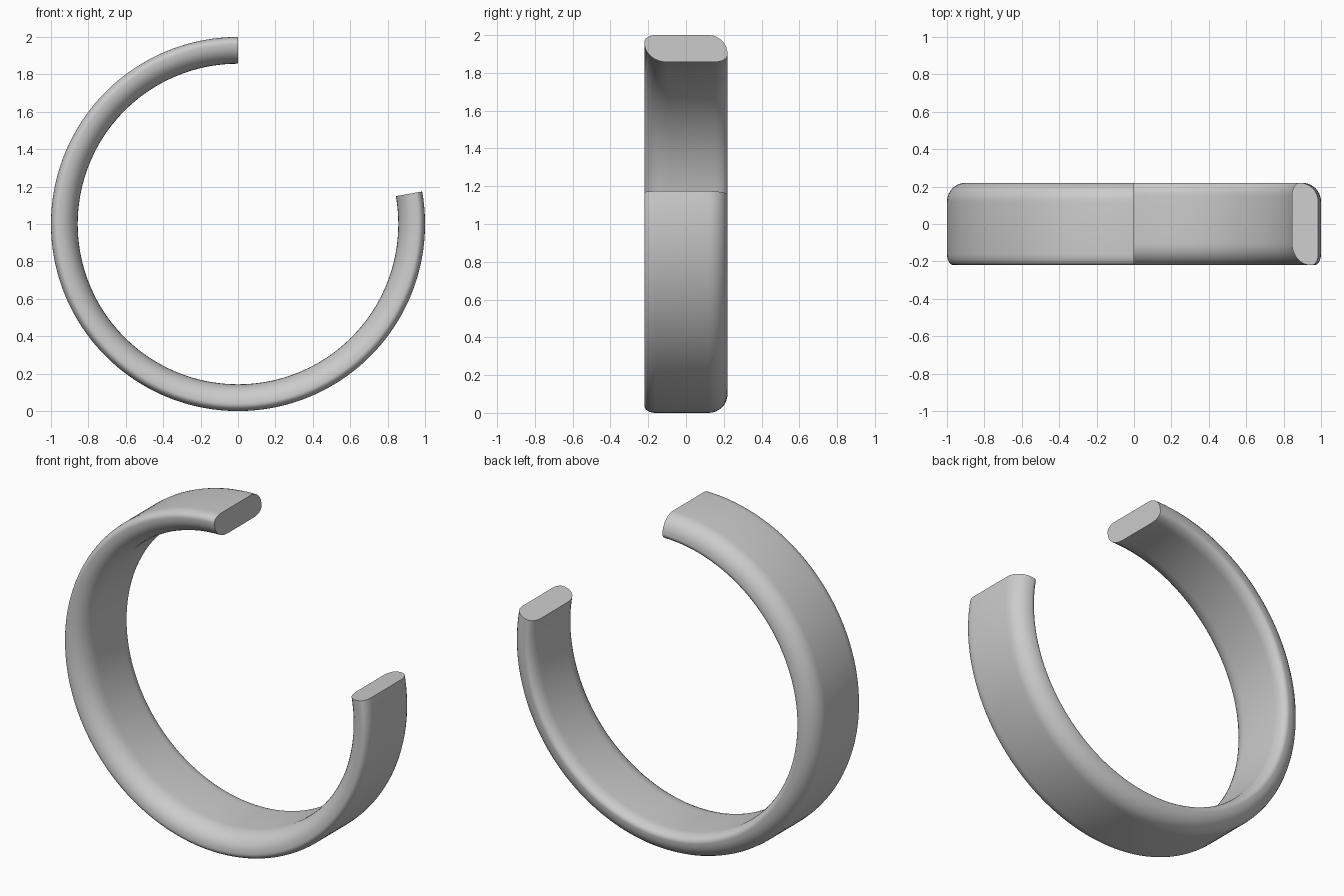
import bpy, bmesh, math

if "Cube" in bpy.data.objects:
    bpy.data.objects.remove(bpy.data.objects["Cube"])

# Cross-section: rounded rectangle in (y, radius) with unequal corner radii
Y, R0, R1 = 0.22, 0.857, 1.0


def corner(cy, cr, ry, rr, start, n=8):
    """Elliptical corner arc, quarter turn from start angle (degrees)."""
    return [(cy + ry * math.cos(math.radians(start + 90 * i / n)),
             cr + rr * math.sin(math.radians(start + 90 * i / n)))
            for i in range(n + 1)]


section = (corner(Y - 0.10, R1 - 0.10, 0.10, 0.10, 0)          # outer back, large
           + corner(-Y + 0.06, R1 - 0.035, 0.06, 0.035, 90)    # outer front, small
           + corner(-Y + 0.12, R0 + 0.10, 0.12, 0.10, 180)     # inner front, large
           + corner(Y - 0.07, R0 + 0.04, 0.07, 0.04, 270))     # inner back, small

# Sweep the section from the top, round the left and bottom, to the right end
bm = bmesh.new()
STEPS = 140
rings = []
for s in range(STEPS + 1):
    a = math.radians(90 + 280 * s / STEPS)
    rings.append([bm.verts.new((r * math.cos(a), y, 1 + r * math.sin(a)))
                  for y, r in section])
n = len(section)
for p, q in zip(rings, rings[1:]):
    for i in range(n):
        j = (i + 1) % n
        bm.faces.new((p[i], p[j], q[j], q[i]))
# Flat end caps
bm.faces.new(rings[0])
bm.faces.new(rings[-1][::-1])
bmesh.ops.remove_doubles(bm, verts=bm.verts, dist=1e-5)
bmesh.ops.recalc_face_normals(bm, faces=bm.faces)

mesh = bpy.data.meshes.new("open_band")
bm.to_mesh(mesh)
bm.free()
band = bpy.data.objects.new("open_band", mesh)
bpy.context.collection.objects.link(band)
bpy.context.view_layer.objects.active = band
band.select_set(True)
bpy.ops.object.shade_smooth_by_angle(angle=math.radians(35))
